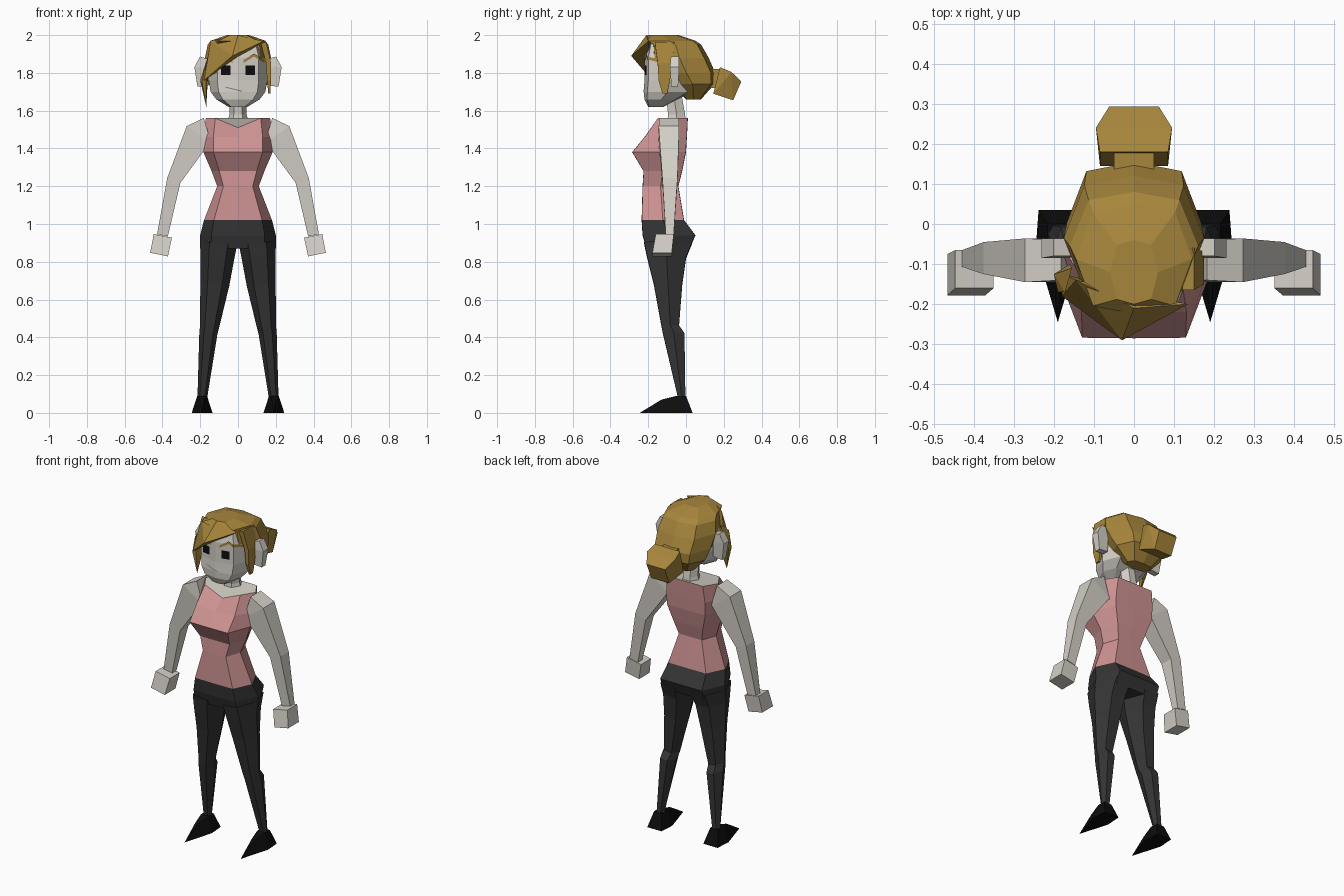
import bpy
import bmesh
from math import cos, sin, tau
from mathutils import Vector

cube = bpy.data.objects.get("Cube")
if cube:
    bpy.data.objects.remove(cube, do_unlink=True)


def material(name, red, green, blue):
    mat = bpy.data.materials.new(name)
    mat.use_nodes = True
    color = (red, green, blue, 1)
    mat.diffuse_color = color
    mat.node_tree.nodes["Principled BSDF"].inputs["Base Color"].default_value = color
    return mat


SKIN = material("pale skin", .66, .63, .57)
HAIR = material("golden hair", .39, .24, .045)
SHIRT = material("pink cloth", .62, .29, .29)
PANTS = material("charcoal cloth", .035, .035, .035)
BLACK = material("black", .004, .004, .004)
LIP = material("lip grey", .25, .21, .19)


def ring(count, squareness):
    """Cross-section with its front and back pushed flat."""
    angles = [tau * i / count for i in range(count)]
    return [(cos(a), max(-1, min(1, sin(a) * squareness))) for a in angles]


BOX = [(-1, -1), (1, -1), (1, 1), (-1, 1)]
HEXAGON = ring(6, 1.2)
ROUND = ring(8, 1.2)
BROAD = ring(8, 1.4)


def finish(name, bm, mat, mirror):
    mesh = bpy.data.meshes.new(name)
    bm.to_mesh(mesh)
    bm.free()
    mesh.materials.append(mat)
    obj = bpy.data.objects.new(name, mesh)
    bpy.context.collection.objects.link(obj)
    if mirror:
        obj.modifiers.new("mirror", 'MIRROR').use_mirror_merge = False
    return obj


def tube(name, mat, shape, rows, mirror=False):
    """Rows hold centre x, centre z, half width, front y and back y.
    Each section is turned square to the path in the x-z plane."""
    bm = bmesh.new()
    path = [Vector(row[:2]) for row in rows]
    sections = []
    for i, (x, z, width, front, back) in enumerate(rows):
        along = path[min(i + 1, len(path) - 1)] - path[max(i - 1, 0)]
        across = Vector((along.y, -along.x)).normalized() * width
        if across.x < 0:
            across.negate()
        middle, depth = (front + back) / 2, (back - front) / 2
        sections.append([bm.verts.new((x + u * across.x, middle + v * depth, z + u * across.y))
                         for u, v in shape])
    for low, high in zip(sections, sections[1:]):
        for i in range(len(shape)):
            bm.faces.new((low[i - 1], low[i], high[i], high[i - 1]))
    bm.faces.new(sections[0])
    bm.faces.new(sections[-1])
    bmesh.ops.recalc_face_normals(bm, faces=bm.faces)
    return finish(name, bm, mat, mirror)


def hull(name, mat, points, mirror=False):
    bm = bmesh.new()
    for point in points:
        bm.verts.new(point)
    bmesh.ops.convex_hull(bm, input=bm.verts)
    bmesh.ops.recalc_face_normals(bm, faces=bm.faces)
    return finish(name, bm, mat, mirror)


def both_sides(profile, x=0):
    """Spread (half width, y, z) points to either side of x."""
    return [(x + side * width, y, z) for side in (-1, 1) for width, y, z in profile]


# Torso: trousers below the waist, shirt above, bare skin inside the collar
torso = tube("torso", PANTS, BROAD, [
    (0, .87, .2, -.21, .02),
    (0, .94, .2, -.23, .05),
    (0, 1.02, .18, -.235, -.01),
    (0, 1.2, .11, -.23, -.04),
    (0, 1.28, .14, -.225, -.02),
    (0, 1.38, .183, -.285, 0),
    (0, 1.46, .185, -.22, .005),
    (0, 1.56, .17, -.15, .01)])
torso.data.materials.append(SHIRT)
torso.data.materials.append(SKIN)
for face in torso.data.polygons:
    collar = len(face.vertices) > 4 and face.center.z > 1.5
    face.material_index = 2 if collar else int(face.center.z > 1.02)
for vert in torso.data.vertices:
    if vert.co.z > 1.5 and vert.co.y < -.1 and abs(vert.co.x) < .01:
        vert.co.z -= .05

tube("neck", SKIN, HEXAGON, [
    (0, 1.53, .06, -.1, 0),
    (0, 1.58, .045, -.095, -.005),
    (0, 1.72, .045, -.11, -.03)])

# Arms and hands
tube("arms", SKIN, BOX, [
    (.16, 1.49, .075, -.14, -.04),
    (.21, 1.475, .075, -.145, -.036),
    (.34, 1.23, .037, -.125, -.045),
    (.4, .94, .029, -.107, -.065)], mirror=True)
tube("hands", SKIN, BOX, [
    (.398, .937, .049, -.16, -.065),
    (.418, .838, .048, -.178, -.075)], mirror=True)

# Legs and pointed shoes
tube("legs", PANTS, HEXAGON, [
    (.102, .9, .098, -.222, .032),
    (.11, .82, .09, -.205, 0),
    (.123, .68, .077, -.17, -.02),
    (.15, .46, .051, -.13, -.037),
    (.157, .42, .048, -.122, -.008),
    (.19, .07, .025, -.04, -.003)], mirror=True)
hull("shoes", BLACK, both_sides([
    (0, -.245, 0), (.055, -.06, 0), (.048, .035, 0),
    (.01, -.13, .07), (.026, -.05, .09), (.026, 0, .09)], x=.19), mirror=True)

# Head and ears
tube("head", SKIN, ROUND, [
    (0, 1.62, .05, -.2, -.12),
    (0, 1.66, .115, -.22, -.04),
    (0, 1.7, .145, -.224, .03),
    (0, 1.76, .155, -.22, .05),
    (0, 1.88, .155, -.22, .05),
    (0, 1.965, .13, -.2, .02)])
tube("ears", SKIN, BOX, [
    (.185, 1.73, .03, -.078, -.042),
    (.195, 1.83, .036, -.085, -.036),
    (.18, 1.88, .022, -.08, -.036)], mirror=True)


# Painted face details laid just over the skin
def face_y(x):
    return max(-.225 + abs(x) * .18, -.205 + (abs(x) - .11) * 2.5)


def face_strip(name, mat, xs, height, thickness, mirror=False):
    bm = bmesh.new()
    edges = [[bm.verts.new((x, face_y(x), height(x) + side * thickness / 2))
              for side in (-1, 1)] for x in xs]
    for (low, high), (next_low, next_high) in zip(edges, edges[1:]):
        bm.faces.new((low, next_low, next_high, high))
    finish(name, bm, mat, mirror)


face_strip("eyes", BLACK, (.04, .09), lambda x: 1.815, .05, mirror=True)
face_strip("eyebrows", HAIR, (.03, .085, .11, .14),
           lambda x: 1.894 - abs(x - .085) * .6, .016, mirror=True)
face_strip("mouth", LIP, (-.065, 0, .02), lambda x: 1.708 - x * .25, .005)

# Hair: cap, swept fringe and hanging locks
tube("hair_cap", HAIR, ROUND, [
    (0, 2, .06, -.2, -.04),
    (0, 1.97, .145, -.225, .05),
    (0, 1.95, .16, -.19, .08),
    (0, 1.88, .175, -.19, .12),
    (0, 1.8, .168, -.15, .155),
    (0, 1.74, .155, -.08, .15),
    (0, 1.66, .08, 0, .08)])
hull("fringe", HAIR, [
    (0, -.21, 2), (.135, -.2, 1.967), (-.03, -.29, 1.89),
    (-.18, -.18, 1.76), (-.175, -.125, 1.8), (-.145, -.14, 1.97)])
hull("right_lock", HAIR, [
    (-.155, -.11, 1.9), (-.172, -.17, 1.85), (-.19, -.17, 1.75),
    (-.2, -.125, 1.76), (-.16, -.1, 1.76), (-.168, -.155, 1.62)])
tube("left_lock", HAIR, BOX, [
    (.135, 1.96, .015, -.165, -.06),
    (.162, 1.85, .013, -.15, -.07),
    (.164, 1.76, .01, -.145, -.085),
    (.166, 1.69, .006, -.125, -.1)])

# Tied bun at the back
tube("bun_tie", HAIR, BOX, [(0, 1.72, .05, .08, .18), (0, 1.82, .05, .1, .2)])
hull("bun", HAIR, both_sides([
    (.085, .18, 1.83), (.095, .24, 1.805), (.062, .293, 1.755),
    (.06, .25, 1.655), (.085, .145, 1.69)]))
